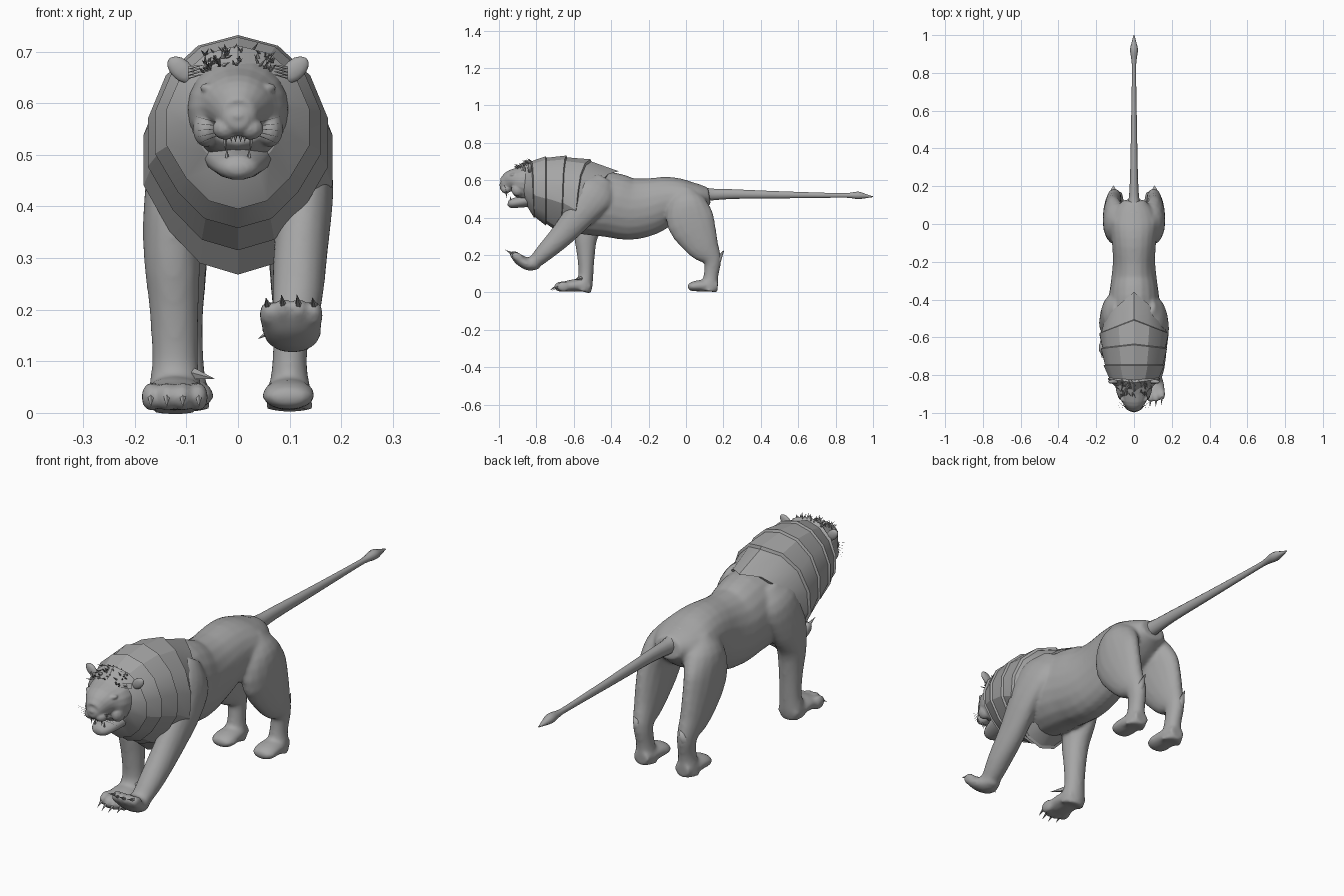
import bpy, bmesh, math, random
from mathutils import Vector, Matrix

random.seed(4)
fur = bpy.data.materials.new("grey_fur")
fur.diffuse_color = (0.38, 0.38, 0.38, 1)


def finish(name, bm, angle=50, voxel=0, smooth=4):
    """Make the object; with a voxel size, fuse its pieces into one smooth skin."""
    bmesh.ops.recalc_face_normals(bm, faces=bm.faces[:])
    me = bpy.data.meshes.new(name)
    bm.to_mesh(me)
    bm.free()
    ob = bpy.data.objects.new(name, me)
    bpy.context.collection.objects.link(ob)
    me.materials.append(fur)
    if voxel:
        m = ob.modifiers.new("fuse", 'REMESH')
        m.mode, m.voxel_size, m.use_smooth_shade = 'VOXEL', voxel, True
        m = ob.modifiers.new("soften", 'SMOOTH')
        m.factor, m.iterations = 0.5, smooth
    elif angle:
        bpy.ops.object.select_all(action='DESELECT')
        ob.select_set(True)
        bpy.context.view_layer.objects.active = ob
        bpy.ops.object.shade_smooth_by_angle(angle=math.radians(angle))
    return ob


def skin(bm, rings):
    vs = [[bm.verts.new(p) for p in r] for r in rings]
    n = len(vs[0])
    for a, b in zip(vs, vs[1:]):
        for i in range(n):
            j = (i + 1) % n
            bm.faces.new((a[i], a[j], b[j], b[i]))
    bm.faces.new(vs[0])
    bm.faces.new(vs[-1])


def tube(bm, secs, n=16, steps=3):
    """Smooth tube through (x, y, z, half width, half depth) sections."""
    p = [Vector(s) for s in secs]
    p = [2 * p[0] - p[1]] + p + [2 * p[-1] - p[-2]]
    pts = []
    for a, b, c, d in zip(p, p[1:], p[2:], p[3:]):
        for k in range(steps):
            t = k / steps
            pts.append(0.5 * (2 * b + (c - a) * t + (2 * a - 5 * b + 4 * c - d) * t * t
                              + (3 * b - a - 3 * c + d) * t ** 3))
    pts.append(p[-2])
    rings = []
    for i, q in enumerate(pts):
        tan = pts[min(i + 1, len(pts) - 1)] - pts[max(i - 1, 0)]
        u = Vector((1, 0, 0))
        v = Vector((0, tan[1], tan[2])).normalized().cross(u)
        c = Vector(q[:3])
        ang = [2 * math.pi * k / n for k in range(n)]
        rings.append([c + u * max(q[3], .002) * math.cos(a)
                      + v * max(q[4], .002) * math.sin(a) for a in ang])
    skin(bm, rings)


def blob(bm, loc, size, tilt=0, roll=0):
    m = (Matrix.Translation(loc) @ Matrix.Rotation(roll, 4, 'Y') @ Matrix.Rotation(tilt, 4, 'X')
         @ Matrix.Diagonal((*size, 1)))
    bmesh.ops.create_uvsphere(bm, u_segments=12, v_segments=8, radius=1, matrix=m)


def spike(bm, base, tip, r, n=5):
    base, tip = Vector(base), Vector(tip)
    d = tip - base
    m = Matrix.Translation((base + tip) / 2) @ d.to_track_quat('Z', 'Y').to_matrix().to_4x4()
    bmesh.ops.create_cone(bm, cap_ends=True, segments=n, radius1=r, radius2=0,
                          depth=d.length, matrix=m)


body, claws = bmesh.new(), bmesh.new()

# Torso from chest to rump
tube(body, [(0, y, z, w, h) for y, z, w, h in (
    (-.62, .50, .12, .18), (-.5, .475, .14, .17), (-.4, .468, .135, .174),
    (-.3, .447, .122, .167), (-.2, .46, .112, .154), (-.1, .49, .117, .13),
    (0, .497, .128, .108), (.07, .508, .105, .076), (.125, .517, .06, .045))], 20)

# Hind legs, mirrored
for s in (1, -1):
    tube(body, [(s * x, y, z, w, h) for x, y, z, w, h in (
        (.06, .0, .56, .045, .04), (.09, .005, .49, .066, .10), (.108, .025, .38, .058, .128),
        (.11, .09, .25, .047, .09), (.105, .14, .175, .037, .05), (.10, .135, .10, .034, .04),
        (.10, .128, .05, .04, .042), (.10, .122, .006, .046, .047))])
    tube(body, [(s * .098, y, z, w, h) for y, z, w, h in (
        (.17, .035, .035, .028), (.12, .037, .046, .032), (.06, .035, .052, .03),
        (.025, .03, .046, .023), (.01, .026, .025, .012))], 12)
    spike(claws, (s * .11, .168, .17), (s * .108, .205, .228), .02, 8)

# Planted front leg with toes and claws
tube(body, [(-.07, -.44, .60, .04, .05), (-.115, -.46, .53, .05, .095),
            (-.13, -.51, .40, .053, .092), (-.128, -.535, .30, .055, .064),
            (-.124, -.535, .20, .048, .048), (-.122, -.535, .10, .045, .04),
            (-.122, -.545, .045, .052, .047), (-.122, -.555, .006, .052, .047)])
tube(body, [(-.122, -.51, .03, .045, .027), (-.122, -.58, .038, .058, .034),
            (-.122, -.64, .033, .058, .029), (-.122, -.67, .026, .048, .018)], 12)
for i in range(4):
    x, y = -.169 + i * .031, -.655 - .015 * (i in (1, 2))
    blob(body, (x, y, .031), (.019, .037, .029))
    spike(claws, (x, y - .02, .035), (x, y - .06, .01), .008)
spike(claws, (-.085, -.56, .075), (-.045, -.60, .066), .012)

# Raised front leg with lifted paw
tube(body, [(.07, -.43, .61, .04, .05), (.12, -.475, .54, .047, .10), (.133, -.55, .44, .052, .085),
            (.122, -.65, .32, .053, .067), (.115, -.75, .22, .049, .05),
            (.108, -.81, .165, .042, .037), (.105, -.85, .155, .047, .03)])
tube(body, [(.105, -.79, .155, .035, .03), (.105, -.84, .148, .054, .032),
            (.103, -.89, .175, .06, .03), (.103, -.92, .195, .047, .018)], 12)
for i in range(4):
    x, k = .058 + i * .03, .012 * (i in (1, 2))
    blob(body, (x, -.90 - k, .19 + k / 2), (.018, .036, .024), -.55)
    spike(claws, (x, -.915 - k, .205), (x - .004, -.958 - k, .224 + k / 2), .008)
spike(claws, (.075, -.84, .165), (.038, -.86, .143), .012)

finish("body_and_legs", body, voxel=.008, smooth=8)
finish("claws", claws)

# Tail with pointed tuft
bm = bmesh.new()
tube(bm, [(0, y, z, w, h) for y, z, w, h in (
    (.05, .535, .055, .05), (.12, .524, .03, .035), (.25, .526, .021, .027), (.5, .522, .016, .02),
    (.8, .519, .011, .013), (.87, .519, .014, .014), (.92, .519, .021, .021),
    (.96, .515, .013, .012), (1.0, .512, .002, .002))], 10)
finish("tail", bm)

# Mane: stepped, faceted collars, V-shaped over the back and pointed at the chest
rings = []
for y, top, bot, w, lean in (
        (-.87, .665, .47, .088, -.03), (-.82, .712, .395, .138, -.02),
        (-.815, .702, .405, .131, -.01), (-.75, .728, .358, .16, 0),
        (-.745, .72, .366, .153, 0), (-.66, .732, .315, .174, .02),
        (-.655, .722, .325, .166, .02), (-.58, .712, .268, .182, .07),
        (-.575, .70, .28, .172, .07), (-.49, .648, .32, .15, .13)):
    c, h, ring = (top + bot) / 2, (top - bot) / 2, []
    for k in range(14):
        a = 2 * math.pi * k / 14
        t = math.cos(a)
        v = 1 - abs(math.sin(a)) if t > 0 else .5 * t
        wide = w * math.sin(a) * (.93 if t < -.5 else 1.03)
        ring.append(Vector((wide, y + lean * v, c + h * t)))
    rings.append(ring)
bm = bmesh.new()
skin(bm, rings)
finish("mane", bm, 25)

# Head: skull, muzzle, cheeks, brows, eyes, nose and ears
bm = bmesh.new()
tube(bm, [(0, y, z, w, h) for y, z, w, h in (
    (-.78, .585, .10, .115), (-.86, .588, .098, .10), (-.90, .592, .09, .082),
    (-.932, .594, .07, .062), (-.96, .581, .048, .048), (-.982, .571, .034, .036),
    (-.994, .57, .018, .016))], 20)
for s in (-1, 1):
    blob(bm, (s * .024, -.963, .551), (.026, .026, .022))
    blob(bm, (s * .062, -.90, .55), (.026, .035, .035))
    blob(bm, (s * .045, -.925, .626), (.03, .02, .012), 0, s * -.2)
    blob(bm, (s * .048, -.932, .606), (.013, .011, .007))
    blob(bm, (s * .11, -.835, .665), (.034, .012, .021), 0, s * -.75)
blob(bm, (0, -.984, .575), (.02, .014, .012))
finish("head", bm, voxel=.004, smooth=5)

# Lower jaw with chin
bm = bmesh.new()
tube(bm, [(0, y, z, w, h) for y, z, w, h in (
    (-.80, .505, .075, .045), (-.87, .488, .06, .034), (-.92, .478, .046, .027),
    (-.942, .475, .034, .022), (-.953, .475, .018, .01))], 14)
finish("jaw", bm)

# Fangs and small front teeth
bm = bmesh.new()
for s in (-1, 1):
    spike(bm, (s * .026, -.962, .54), (s * .024, -.958, .505), .006)
    spike(bm, (s * .021, -.935, .485), (s * .022, -.94, .515), .006)
    for i in range(2):
        x = s * (.005 + i * .008)
        spike(bm, (x, -.972, .537), (x, -.97, .524), .004)
finish("teeth", bm, 0)

# Fringe of short hair tufts across the forehead and beside the ears
bm = bmesh.new()
for i in range(60):
    x = random.uniform(-.068, .068)
    y = random.uniform(-.905, -.82)
    z = .672 + (y + .905) * .4 - 3 * x * x
    spike(bm, (x, y, z), (x + random.uniform(-.014, .014), y - random.uniform(.008, .025),
                          z + random.uniform(.004, .018)), .004, 3)
for s in (-1, 1):
    for i in range(4):
        spike(bm, (s * .095, -.86, .65 + i * .006), (s * .066, -.89, .656 + i * .006), .004, 3)
finish("fringe", bm, 0)

# Whiskers
bm = bmesh.new()
for s in (-1, 1):
    for i in range(5):
        spike(bm, (s * .038, -.965, .562 - i * .006),
              (s * .085, -.975 + .008 * i, .575 - i * .014), .0012, 3)
finish("whiskers", bm, 0)
